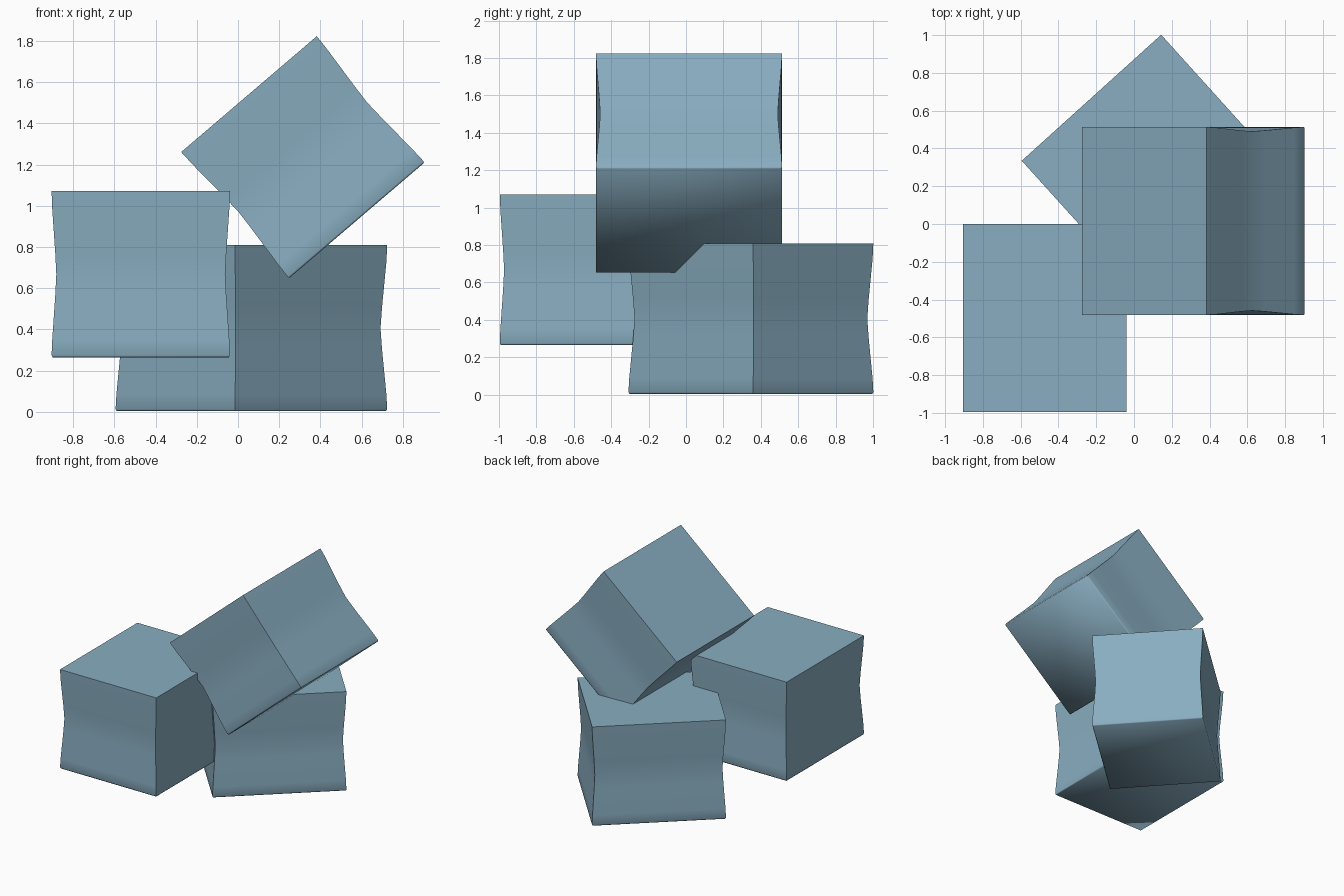
import bpy, bmesh
from math import radians

if "Cube" in bpy.data.objects:
    bpy.data.objects.remove(bpy.data.objects["Cube"])

HX, HY = 0.433, 0.4975          # half width and depth of a block
# (height, inset) rings: small rounded base, pinched waist, crisp top
RINGS = [(-0.403, 0.005), (-0.394, 0.0), (-0.32, 0.003), (-0.1, 0.018),
         (0.0, 0.023), (0.1, 0.018), (0.32, 0.003), (0.403, 0.0)]

# Muted blue-grey paint
paint = bpy.data.materials.new("blue_grey")
paint.diffuse_color = (0.25, 0.42, 0.53, 1)
paint.use_nodes = True
paint.node_tree.nodes["Principled BSDF"].inputs["Base Color"].default_value = paint.diffuse_color


def block(name, location, rotation):
    bm = bmesh.new()
    loops = []
    for z, d in RINGS:
        x, y = HX - d, HY - d
        loops.append([bm.verts.new((sx * x, sy * y, z))
                      for sx, sy in ((-1, -1), (1, -1), (1, 1), (-1, 1))])
    for low, high in zip(loops, loops[1:]):
        for i in range(4):
            j = (i + 1) % 4
            bm.faces.new((low[i], low[j], high[j], high[i]))
    bm.faces.new(loops[0][::-1])
    bm.faces.new(loops[-1])
    mesh = bpy.data.meshes.new(name)
    bm.to_mesh(mesh)
    bm.free()
    mesh.materials.append(paint)
    ob = bpy.data.objects.new(name, mesh)
    bpy.context.collection.objects.link(ob)
    ob.location = location
    ob.rotation_euler = [radians(a) for a in rotation]
    bpy.ops.object.select_all(action='DESELECT')
    ob.select_set(True)
    bpy.context.view_layer.objects.active = ob
    bpy.ops.object.shade_smooth_by_angle(angle=radians(65))
    return ob


# Three identical blocks: one straight, one turned, one tipped on top
block("left_block", (-0.472, -0.498, 0.668), (0, 0, 0))
block("base_block", (0.065, 0.347, 0.406), (0, 0, -47.9))
block("tipped_block", (0.315, 0.016, 1.236), (0, -40.5, 0))
